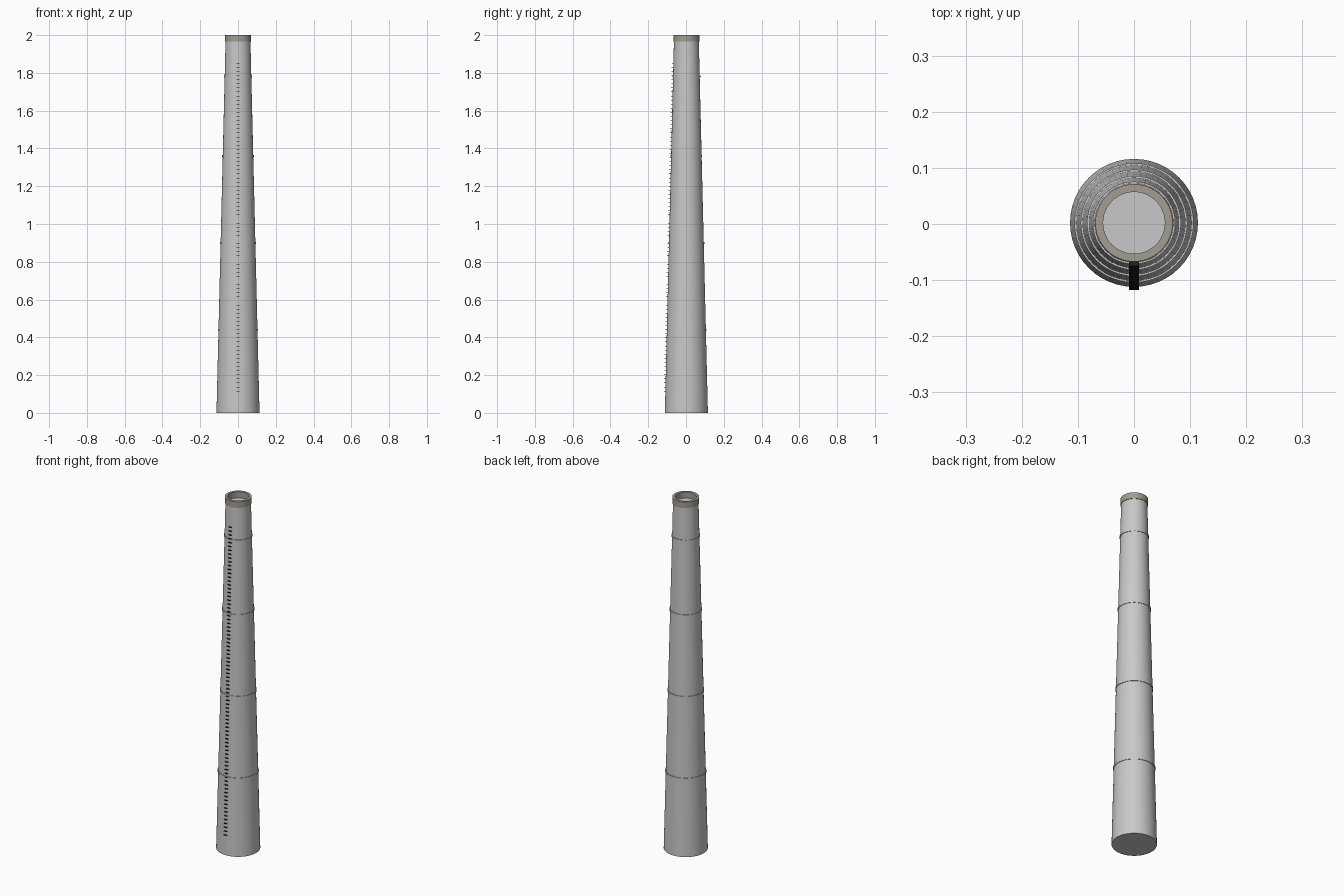
import bpy, bmesh, math

cube = bpy.data.objects.get("Cube")
if cube:
    bpy.data.objects.remove(cube, do_unlink=True)

CENTRE_Y = 0.002
BASE_R, TOP_R, SHAFT_H = 0.114, 0.066, 1.965
SIDES = 48


def material(name, rgb):
    mat = bpy.data.materials.new(name)
    mat.use_nodes = True
    mat.diffuse_color = (*rgb, 1)
    mat.node_tree.nodes["Principled BSDF"].inputs["Base Color"].default_value = (*rgb, 1)
    return mat


concrete = material("concrete grey", (0.58, 0.58, 0.58))
cap_stone = material("warm cap grey", (0.37, 0.34, 0.29))
iron = material("black iron", (0.015, 0.015, 0.018))


def shaft_radius(z):
    return BASE_R + (TOP_R - BASE_R) * z / SHAFT_H


def finish(name, bm, mat):
    bmesh.ops.recalc_face_normals(bm, faces=bm.faces)
    mesh = bpy.data.meshes.new(name)
    bm.to_mesh(mesh)
    bm.free()
    mesh.materials.append(mat)
    obj = bpy.data.objects.new(name, mesh)
    obj.location.y = CENTRE_Y
    bpy.context.collection.objects.link(obj)
    return obj


def lathe(name, profile, mat, closed=False):
    """Spin a (radius, height) profile around the vertical axis."""
    bm = bmesh.new()
    verts = [bm.verts.new((r, 0, z)) for r, z in profile]
    edges = [bm.edges.new(pair) for pair in zip(verts, verts[1:])]
    if closed:
        edges.append(bm.edges.new((verts[-1], verts[0])))
    bmesh.ops.spin(bm, geom=verts + edges, cent=(0, 0, 0), axis=(0, 0, 1),
                   angle=math.tau, steps=SIDES, use_merge=True)
    bmesh.ops.remove_doubles(bm, verts=bm.verts, dist=0.00001)
    obj = finish(name, bm, mat)
    bpy.ops.object.select_all(action="DESELECT")
    obj.select_set(True)
    bpy.context.view_layer.objects.active = obj
    bpy.ops.object.shade_smooth_by_angle(angle=math.radians(30))
    return obj


# Tapered shaft, closed at both ends
lathe("shaft", [(0, 0), (BASE_R, 0), (TOP_R, SHAFT_H), (0, SHAFT_H)], concrete)

# Rim around the mouth
lathe("top_rim", [(0.055, SHAFT_H), (0.069, SHAFT_H), (0.069, 2), (0.055, 2)],
      cap_stone, closed=True)

# Thin reinforcing bands
for i, z in enumerate((0.44, 0.9, 1.36, 1.78)):
    r = shaft_radius(z)
    low, high = z - 0.005, z + 0.005
    lathe(f"band_{i + 1}", [(r - 0.004, low), (r + 0.003, low),
                            (r + 0.003, high), (r - 0.004, high)], concrete, closed=True)

# Ladder of thin rungs up the front
bm = bmesh.new()
for i in range(81):
    z = 0.115 + i * 0.0217
    cube = bmesh.ops.create_cube(bm, size=1)["verts"]
    bmesh.ops.scale(bm, vec=(0.017, 0.013, 0.0025), verts=cube)
    bmesh.ops.translate(bm, vec=(0, -shaft_radius(z) - 0.002, z), verts=cube)
finish("ladder_rungs", bm, iron)
